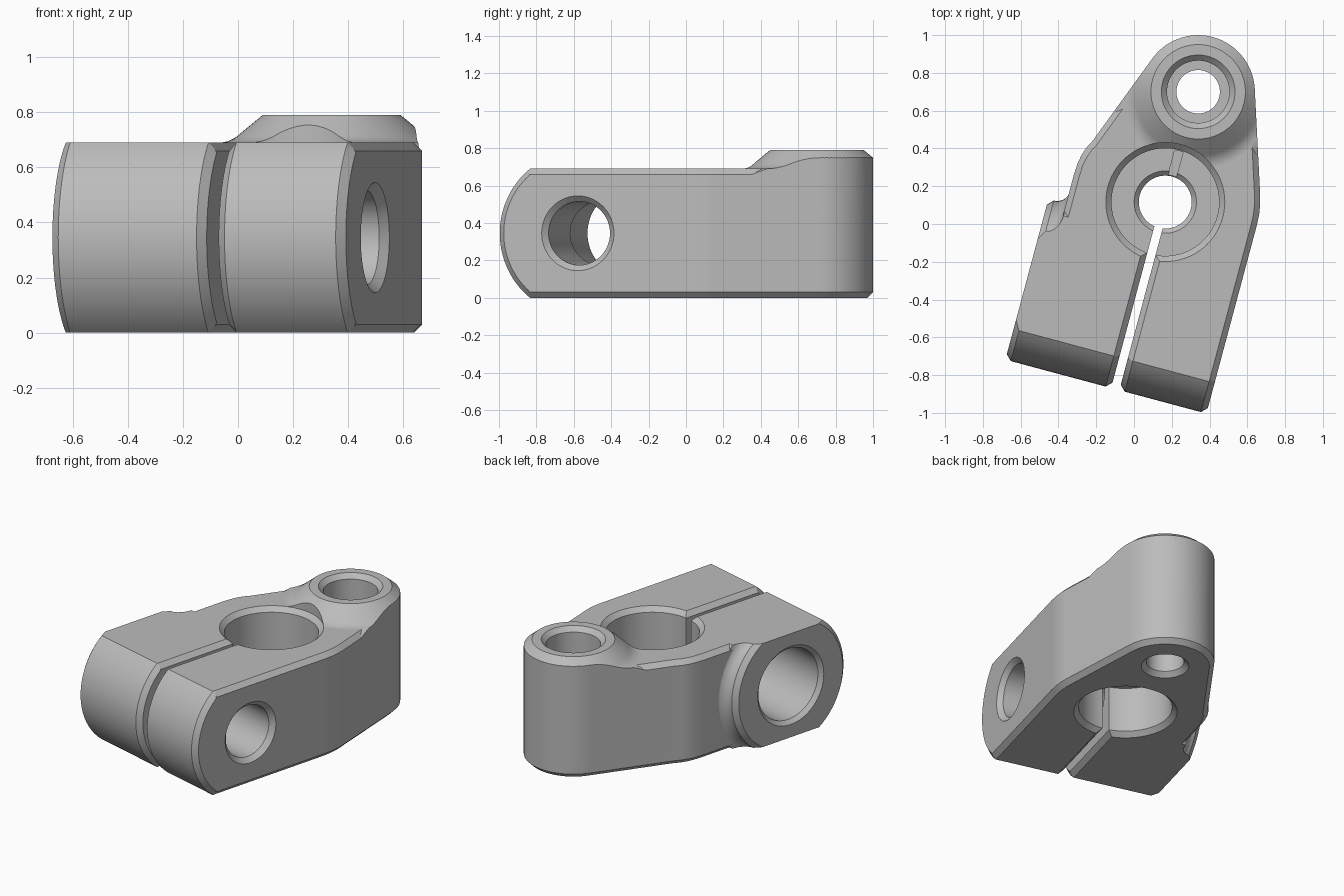
import bpy, bmesh, math
from mathutils import Matrix, Vector

cube = bpy.data.objects.get("Cube")
if cube:
    bpy.data.objects.remove(cube, do_unlink=True)

H = 0.69            # body height
MID = H / 2
C = 0.03            # edge chamfer
SLOT_U, SLOT_W = 0.13, 0.0225
BORE_V, BOSS_V, CROSS_V = 0.155, 0.764, -0.43
LEFT, RIGHT, SIDE = -0.472, 0.63, -0.375
R = 0.44            # radius of the clamp ends


def finish(bm, name, matrix):
    bmesh.ops.recalc_face_normals(bm, faces=bm.faces)
    bm.transform(matrix)
    mesh = bpy.data.meshes.new(name)
    bm.to_mesh(mesh)
    bm.free()
    ob = bpy.data.objects.new(name, mesh)
    bpy.context.collection.objects.link(ob)
    return ob


def prism(name, outline, low, high, chamfer=0, matrix=Matrix()):
    bm = bmesh.new()
    face = bm.faces.new([bm.verts.new((x, y, low)) for x, y in outline])
    top = bmesh.ops.extrude_face_region(bm, geom=[face])["geom"]
    bmesh.ops.translate(bm, vec=(0, 0, high - low),
                        verts=[g for g in top if isinstance(g, bmesh.types.BMVert)])
    bmesh.ops.recalc_face_normals(bm, faces=bm.faces)
    if chamfer:
        rims = [e for e in bm.edges if abs(e.verts[0].co.z - e.verts[1].co.z) < 1e-5]
        bmesh.ops.bevel(bm, geom=rims, offset=chamfer, segments=1, affect='EDGES')
    return finish(bm, name, matrix)


def box(name, u0, u1, v0, v1, low, high, chamfer=0):
    return prism(name, [(u0, v0), (u1, v0), (u1, v1), (u0, v1)], low, high, chamfer)


def lathe(name, profile, matrix, n=72):
    # profile holds (radius, height) pairs, capped at both ends
    bm = bmesh.new()
    rings = [[bm.verts.new((r * math.cos(i * math.tau / n), r * math.sin(i * math.tau / n), h))
              for i in range(n)] for r, h in profile]
    for a, b in zip(rings, rings[1:]):
        for i in range(n):
            j = (i + 1) % n
            bm.faces.new((a[i], a[j], b[j], b[i]))
    bm.faces.new(rings[0])
    bm.faces.new(rings[-1])
    return finish(bm, name, matrix)


def combine(ob, other, operation):
    mod = ob.modifiers.new("combine", 'BOOLEAN')
    mod.operation, mod.solver, mod.object = operation, 'EXACT', other
    graph = bpy.context.evaluated_depsgraph_get()
    graph.update()
    mesh = bpy.data.meshes.new_from_object(ob.evaluated_get(graph))
    ob.modifiers.clear()
    ob.data = mesh
    bpy.data.objects.remove(other, do_unlink=True)


def arc(cx, cy, r, start, end, n):
    angles = [math.radians(start + (end - start) * i / n) for i in range(n + 1)]
    return [(cx + r * math.cos(a), cy + r * math.sin(a)) for a in angles]


across = Matrix.Translation((0, CROSS_V, MID)) @ Matrix.Rotation(math.pi / 2, 4, 'Y')
at_bore = Matrix.Translation((SLOT_U, BORE_V, 0))
at_boss = Matrix.Translation((0.147, BOSS_V, 0))

# Arm plate, tapering to a rounded end
outline = [(RIGHT, -0.7), (RIGHT, 0.16), (0.627, 0.22), (0.619, 0.27), (0.606, 0.32)]
outline += arc(0.147, BOSS_V, 0.3, 18, 159, 30)
outline += [(-0.327, 0.365), (-0.348, 0.325), (-0.363, 0.28), (-0.372, 0.23),
            (SIDE, 0.17), (SIDE, -0.7)]
body = prism("clamp_arm", outline, 0, H, C)

# Raised boss with a flared foot, trimmed to the arm outline
foot = arc(0.41, 0.80, 0.11, 270, 225, 6)
boss = lathe("boss", [(0.47, 0.3), (0.47, 0.66)] + foot + [(0.25, 0.79)], at_boss)
combine(boss, prism("boss_trim", outline, 0.1, 1), 'INTERSECT')
combine(body, boss, 'UNION')

# Two round clamp jaws
for name, u0, u1 in (("left_jaw", LEFT, SLOT_U - SLOT_W), ("right_jaw", SLOT_U + SLOT_W, RIGHT)):
    jaw = lathe(name, [(R - C, u0), (R, u0 + C), (R, u1 - C), (R - C, u1)], across, 96)
    combine(jaw, box("jaw_trim", -0.7, RIGHT, -1.1, 0.2, 0, H, C), 'INTERSECT')
    combine(body, jaw, 'UNION')

# Concave blend behind the left pad
blend = [(0.4, LEFT + C)] + arc(R + 0.07, LEFT + C, 0.07, 180, 90, 8) + [(0.51, -0.3)]
pad = lathe("pad_blend", blend, across, 96)
combine(pad, box("pad_trim", -1, 0, -0.18, 0.3, 0, H), 'INTERSECT')
combine(body, pad, 'UNION')

# Main bore from both ends, leaving a thin web with a smaller hole
cutters = [
    lathe("bore_top", [(0.285, 0.37), (0.285, H - C), (0.315, H), (0.315, 1)], at_bore),
    lathe("bore_bottom", [(0.315, -0.1), (0.315, 0), (0.285, C), (0.285, 0.33)], at_bore),
    lathe("web_hole", [(0.14, 0.2), (0.14, 0.345), (0.17, 0.375), (0.17, 0.5)], at_bore),
    box("web_groove", SLOT_U - SLOT_W, SLOT_U + SLOT_W, BORE_V, BORE_V + 0.28, 0.35, 0.5),
]

# Stepped hole in the boss
cutters += [
    lathe("boss_hole", [(0.145, -0.1), (0.145, 0), (0.115, C), (0.115, 0.5)], at_boss),
    lathe("boss_recess", [(0.165, 0.35), (0.165, 0.76), (0.195, 0.79), (0.195, 1)], at_boss),
]

# Clamp screw hole, wider in the left jaw
cutters += [
    lathe("wide_hole", [(0.26, LEFT - 0.2), (0.26, LEFT), (0.235, LEFT + 0.025),
                        (0.235, SLOT_U)], across),
    lathe("narrow_hole", [(0.17, SLOT_U - 0.05), (0.17, RIGHT - C), (0.2, RIGHT),
                          (0.2, RIGHT + 0.2)], across),
]

# Clamp slot with chamfered lips
half = [(SLOT_W + C + 0.1, -0.1), (SLOT_W, C), (SLOT_W, H - C), (SLOT_W + C + 0.1, H + 0.1)]
section = [(SLOT_U + w, z) for w, z in half] + [(SLOT_U - w, z) for w, z in reversed(half)]
cutters.append(prism("slot", section, -BORE_V, 1.1, 0, Matrix.Rotation(math.pi / 2, 4, 'X')))

for cutter in cutters:
    combine(body, cutter, 'DIFFERENCE')

# Turn the part to its resting direction
body.data.transform(Matrix.Rotation(math.radians(-15), 4, 'Z'))

# Plain grey metal
grey = bpy.data.materials.new("grey_metal")
grey.use_nodes = True
colour = (0.5, 0.5, 0.5, 1)
grey.diffuse_color = colour
grey.node_tree.nodes["Principled BSDF"].inputs["Base Color"].default_value = colour
body.data.materials.clear()
body.data.materials.append(grey)
for poly in body.data.polygons:
    poly.material_index = 0

bpy.ops.object.select_all(action='DESELECT')
body.select_set(True)
bpy.context.view_layer.objects.active = body
bpy.ops.object.shade_smooth_by_angle(angle=math.radians(30))
body.modifiers.new("even_shading", 'WEIGHTED_NORMAL').keep_sharp = True
